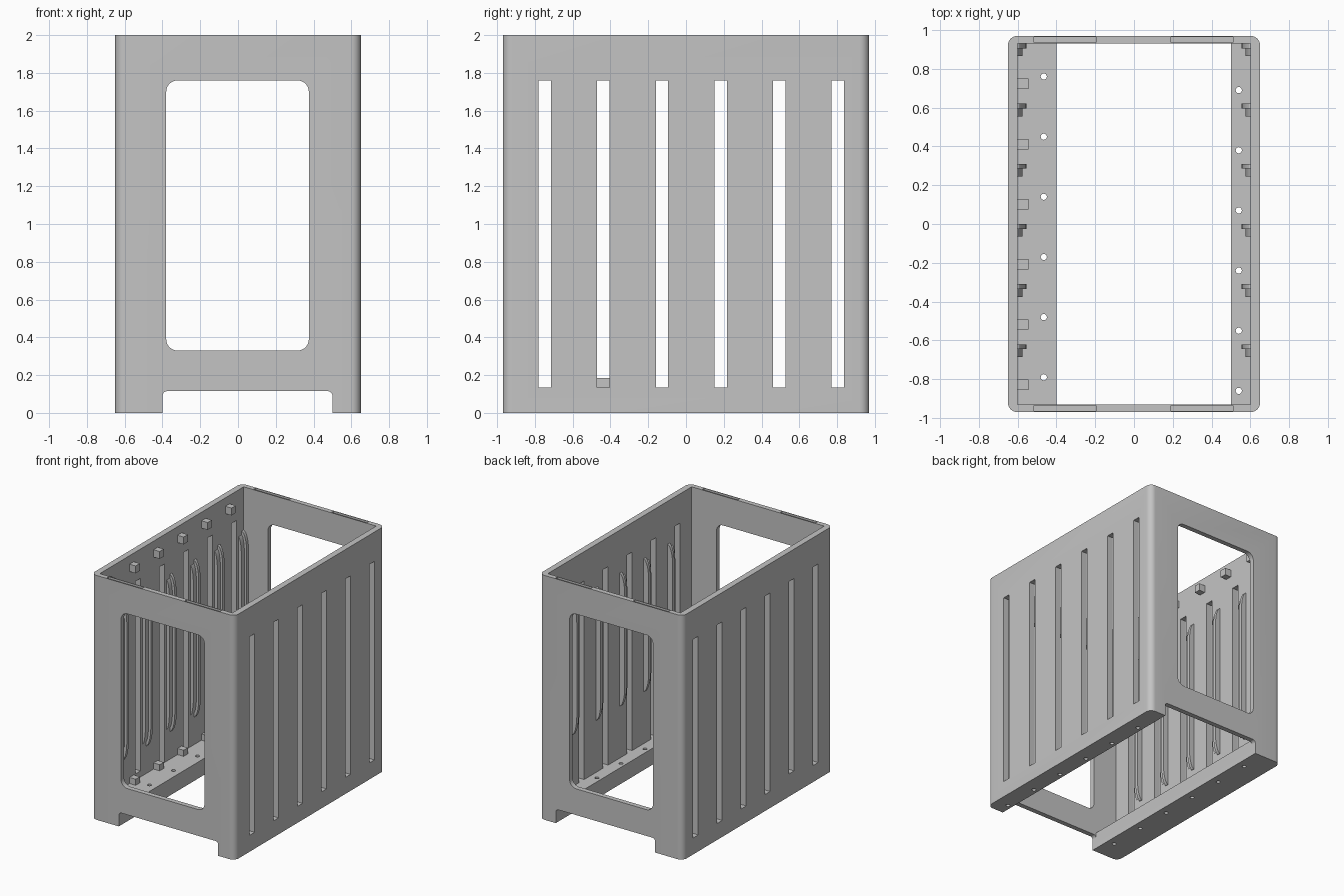
import bpy, bmesh, math

if "Cube" in bpy.data.objects:
    bpy.data.objects.remove(bpy.data.objects["Cube"])

grey = bpy.data.materials.new("light_grey")
grey.use_nodes = True
grey.diffuse_color = (0.55, 0.55, 0.55, 1)
grey.node_tree.nodes["Principled BSDF"].inputs["Base Color"].default_value = grey.diffuse_color

HALF_X, HALF_Y, IN_X, IN_Y = 0.65, 0.97, 0.6, 0.93
FLOOR, PITCH = 0.135, 0.31


def rounded(u0, u1, v0, v1, r=0, steps=8):
    """Rectangle outline with optional round corners."""
    if r == 0:
        return [(u0, v0), (u1, v0), (u1, v1), (u0, v1)]
    centres = [(u1 - r, v1 - r), (u0 + r, v1 - r), (u0 + r, v0 + r), (u1 - r, v0 + r)]
    pts = []
    for q, (cu, cv) in enumerate(centres):
        for i in range(steps + 1):
            a = (q + i / steps) * math.pi / 2
            pts.append((cu + r * math.cos(a), cv + r * math.sin(a)))
    return pts


def circle(u, v, r, n=16):
    return [(u + r * math.cos(i * math.tau / n), v + r * math.sin(i * math.tau / n))
            for i in range(n)]


def solid(name, prisms):
    """One object from prisms given as (outline, axis, start, end)."""
    place = {"x": lambda u, v, d: (d, u, v),
             "y": lambda u, v, d: (u, d, v),
             "z": lambda u, v, d: (u, v, d)}
    bm = bmesh.new()
    for outline, axis, a, b in prisms:
        low = [bm.verts.new(place[axis](u, v, a)) for u, v in outline]
        high = [bm.verts.new(place[axis](u, v, b)) for u, v in outline]
        bm.faces.new(low)
        bm.faces.new(high)
        n = len(outline)
        for i in range(n):
            j = (i + 1) % n
            bm.faces.new((low[i], low[j], high[j], high[i]))
    bmesh.ops.recalc_face_normals(bm, faces=bm.faces)
    mesh = bpy.data.meshes.new(name)
    bm.to_mesh(mesh)
    bm.free()
    mesh.materials.append(grey)
    obj = bpy.data.objects.new(name, mesh)
    bpy.context.collection.objects.link(obj)
    return obj


def cut(target, prisms):
    """Subtract prisms from the target and discard the cutter."""
    cutter = solid("cutter", prisms)
    cutter.hide_render = True
    mod = target.modifiers.new("cut", "BOOLEAN")
    mod.operation = "DIFFERENCE"
    mod.solver = "EXACT"
    mod.object = cutter
    graph = bpy.context.evaluated_depsgraph_get()
    mesh = bpy.data.meshes.new_from_object(target.evaluated_get(graph))
    target.modifiers.clear()
    target.data = mesh
    bpy.data.objects.remove(cutter)


def smooth(obj):
    bpy.ops.object.select_all(action="DESELECT")
    obj.select_set(True)
    bpy.context.view_layer.objects.active = obj
    bpy.ops.object.shade_smooth_by_angle(angle=math.radians(30))


# Open-topped case with a floor slab
case = solid("case", [(rounded(-HALF_X, HALF_X, -HALF_Y, HALF_Y, 0.05), "z", 0, 2)])
cut(case, [(rounded(-IN_X, IN_X, -IN_Y, IN_Y), "z", FLOOR, 2.2)])

# Floor opening and the notch under both end walls
cut(case, [(rounded(-0.4, 0.5, -IN_Y, IN_Y), "z", -0.2, 0.25)])
cut(case, [(rounded(-0.4, 0.5, -0.2, 0.115, 0.025), "y", -1.2, 1.2)])

# End windows
cut(case, [(rounded(-0.38, 0.375, 0.33, 1.76, 0.06), "y", -1.2, 1.2)])

# Tall vent slots through both side walls
slot_y = [-0.747 + PITCH * i for i in range(6)]
cut(case, [(rounded(y - 0.033, y + 0.033, FLOOR, 1.76), "x", -1, 1) for y in slot_y])

# Screw holes in the floor strips
cut(case, [(circle(x, y + PITCH * i, 0.016), "z", -0.2, 0.3)
           for x, y in ((-0.465, -0.79), (0.54, -0.86)) for i in range(6)])

# Shallow sockets in the top rim of the end walls
cut(case, [(rounded(x, x + 0.32, s * 0.95 - 0.014, s * 0.95 + 0.014), "z", 1.96, 2.2)
           for x in (-0.515, 0.19) for s in (-1, 1)])
smooth(case)

# Small stop closing the foot of one slot
solid("slot_stop", [(rounded(slot_y[1] - 0.033, slot_y[1] + 0.033, FLOOR, 0.185),
                     "x", -HALF_X, -IN_X)])

# Locating blocks on the right side: floor row and upper wall row
block_y = [-0.828 + PITCH * i for i in range(6)]
for name, z0, z1 in (("floor_blocks", FLOOR, 0.185), ("wall_blocks", 1.87, 1.93)):
    solid(name, [(rounded(y - 0.027, y + 0.027, z0, z1), "x", -IN_X - 0.01, -0.545)
                 for y in block_y])


def fin(side, depth, z0, z1, taper=0.16, steps=6):
    """Guide fin outline that curves out of the wall at both ends."""
    wall = side * (IN_X + 0.005)
    arc = [(1 - math.cos(i / steps * math.pi / 2), math.sin(i / steps * math.pi / 2))
           for i in range(steps + 1)]
    foot = [(wall - side * depth * v, z0 + taper * u) for u, v in arc]
    head = [(x, z1 + z0 - z) for x, z in reversed(foot)]
    return foot + head


# Vertical guide rails, a tall fin beside a low one
for name, side, z0 in (("right_guides", -1, 0.36), ("left_guides", 1, 0.56)):
    prisms = []
    for i in range(6):
        y = 0.94 - PITCH * i
        prisms.append((fin(side, 0.05, z0, 1.65), "y", y - 0.035, y - 0.01))
        prisms.append((fin(side, 0.03, z0 + 0.03, 1.62), "y", y - 0.075, y - 0.034))
    # End rails sit inside the end walls
    prisms = [p for p in prisms if p[2] > -IN_Y and p[3] < IN_Y]
    smooth(solid(name, prisms))
